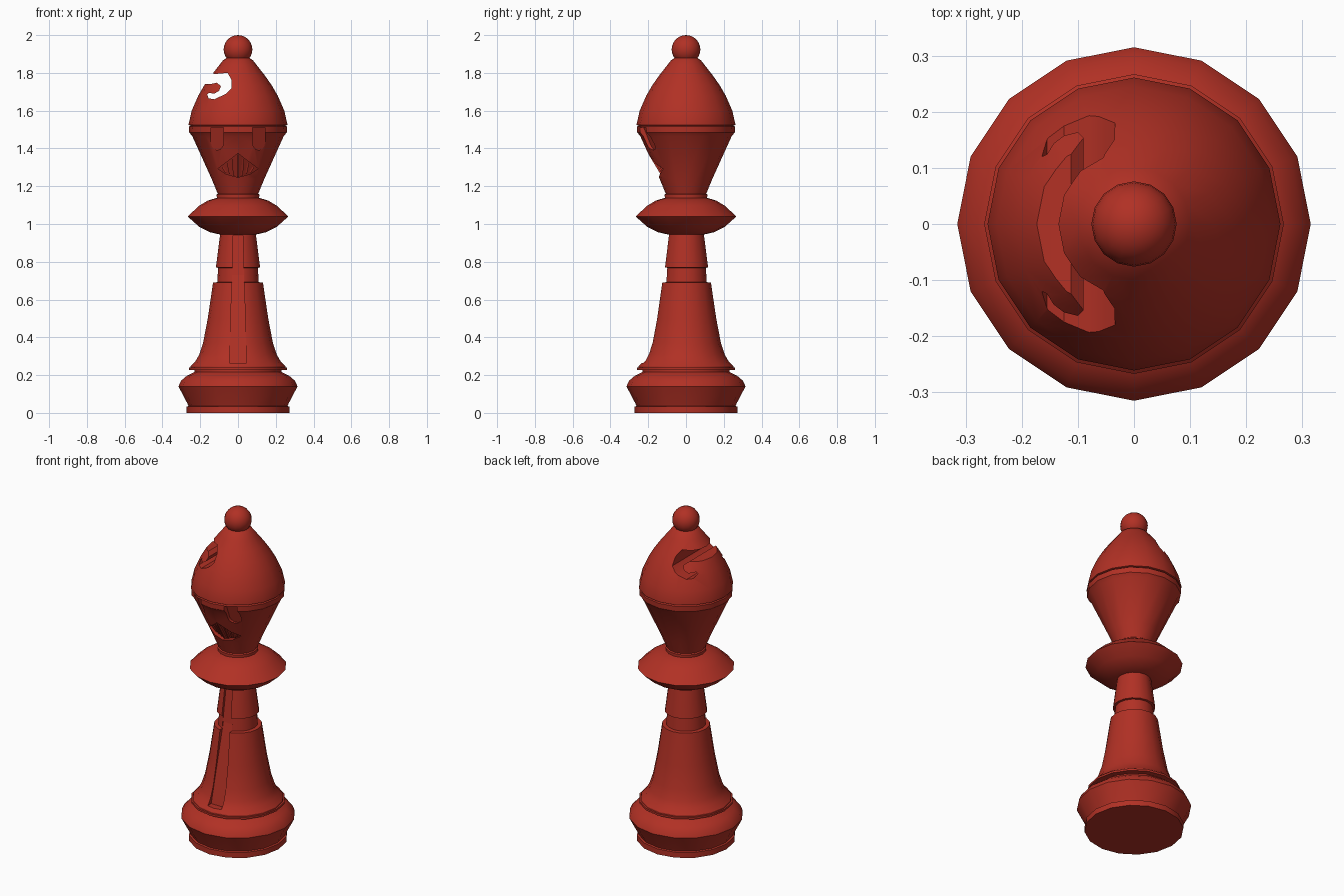
import bpy, bmesh, math
from mathutils import Matrix, Vector

SIDES = 16
cube = bpy.data.objects.get("Cube")
if cube:
    bpy.data.objects.remove(cube, do_unlink=True)

red = bpy.data.materials.new("deep_red")
red.use_nodes = True
colour = (0.44, 0.03, 0.018, 1)
red.diffuse_color = colour
red.node_tree.nodes["Principled BSDF"].inputs["Base Color"].default_value = colour


def to_object(name, bm):
    bmesh.ops.recalc_face_normals(bm, faces=bm.faces)
    mesh = bpy.data.meshes.new(name)
    bm.to_mesh(mesh)
    bm.free()
    mesh.materials.append(red)
    obj = bpy.data.objects.new(name, mesh)
    bpy.context.collection.objects.link(obj)
    return obj


def lathe(name, profile):
    """Closed turned solid from (radius, height) pairs."""
    bm = bmesh.new()
    rings = []
    for r, z in profile:
        rings.append([bm.verts.new((r * math.cos(a), r * math.sin(a), z))
                      for a in (math.tau * i / SIDES for i in range(SIDES))])
    for low, high in zip(rings, rings[1:]):
        for i in range(SIDES):
            j = (i + 1) % SIDES
            bm.faces.new((low[i], low[j], high[j], high[i]))
    bm.faces.new(rings[0])
    bm.faces.new(rings[-1])
    return to_object(name, bm)


def prism(name, outline, depth, mirror=1, front=-0.6):
    """Solid from an (x, z) outline, reaching back to y = depth(x, z)."""
    bm = bmesh.new()
    a = [bm.verts.new((x * mirror, front, z)) for x, z in outline]
    b = [bm.verts.new((x * mirror, depth(x, z), z)) for x, z in outline]
    bm.faces.new(a)
    bm.faces.new(b)
    for i in range(len(a)):
        j = (i + 1) % len(a)
        bm.faces.new((a[i], a[j], b[j], b[i]))
    return to_object(name, bm)


def carve(target, cutter):
    cutter.hide_render = True
    mod = target.modifiers.new("carve", 'BOOLEAN')
    mod.operation = 'DIFFERENCE'
    mod.solver = 'EXACT'
    mod.object = cutter
    select(target)
    bpy.ops.object.modifier_apply(modifier=mod.name)
    bpy.data.objects.remove(cutter, do_unlink=True)


def select(obj):
    bpy.ops.object.select_all(action='DESELECT')
    obj.select_set(True)
    bpy.context.view_layer.objects.active = obj


# Turned parts, bottom to top
base = lathe("base", [
    (0.272, 0), (0.272, 0.033), (0.262, 0.036), (0.268, 0.05), (0.315, 0.14),
    (0.302, 0.17), (0.27, 0.197), (0.23, 0.217), (0.23, 0.226),
    (0.26, 0.228), (0.26, 0.24), (0.2, 0.245)])
stem = lathe("stem", [
    (0.252, 0.235), (0.25, 0.248), (0.222, 0.278), (0.205, 0.31), (0.185, 0.37),
    (0.16, 0.5), (0.132, 0.69), (0.11, 0.692), (0.105, 0.768),
    (0.117, 0.77), (0.094, 0.95)])
collar = lathe("collar", [
    (0.09, 0.943), (0.15, 0.957), (0.205, 0.985), (0.267, 1.04),
    (0.205, 1.097), (0.16, 1.124), (0.1, 1.142)])
head = lathe("head", [
    (0.112, 1.135), (0.113, 1.155), (0.107, 1.16), (0.14, 1.24),
    (0.242, 1.465), (0.258, 1.484), (0.26, 1.515), (0.25, 1.522)])
mitre = lathe("mitre", [
    (0.25, 1.52), (0.261, 1.524), (0.261, 1.53), (0.245, 1.6), (0.21, 1.68),
    (0.178, 1.735), (0.143, 1.785), (0.1, 1.84), (0.078, 1.868), (0.05, 1.885)])

# Ball on top
bm = bmesh.new()
bmesh.ops.create_uvsphere(bm, u_segments=SIDES, v_segments=12, radius=0.076,
                          matrix=Matrix.Translation((0, 0, 1.924)))
finial = to_object("finial", bm)

# Long tapered groove down the front of the stem
for bottom, top in ((0.265, 0.73), (0.729, 0.99)):
    def half(z):
        return 0.045 - 0.02 * (z - 0.265) / 0.68
    groove = [(-half(bottom), bottom), (half(bottom), bottom),
              (half(top), top), (-half(top), top)]
    if bottom < 0.5:
        carve(stem, prism("groove_cutter", groove,
                          lambda x, z: -0.192 + (z - 0.265) * 0.21))
    else:
        carve(stem, prism("groove_cutter", groove,
                          lambda x, z: -0.1 + (z - 0.73) * 0.11))

# Curled slot right through one side of the mitre
hook = [(-0.30, 1.80), (-0.11, 1.795), (-0.055, 1.80), (-0.035, 1.765),
        (-0.034, 1.72), (-0.063, 1.69), (-0.125, 1.66), (-0.155, 1.665),
        (-0.164, 1.685), (-0.155, 1.694), (-0.125, 1.69), (-0.10, 1.705),
        (-0.09, 1.73), (-0.112, 1.748), (-0.14, 1.742), (-0.30, 1.74)]
carve(mitre, prism("slot_cutter", hook, lambda x, z: 0.6))

# Round-bottomed eye recesses and the two halves of the mouth recess
eye = [(0.142, 1.512), (0.078, 1.512)]
eye += [(0.11 - 0.032 * math.cos(a), 1.425 - 0.034 * math.sin(a))
        for a in (math.pi * i / 6 for i in range(7))]
mouth = [(-0.002, 1.375), (0.05, 1.335), (0.107, 1.292), (0.06, 1.263), (-0.002, 1.247)]


def eye_floor(x, z):
    return -0.21 - 0.4 * (z - 1.512) + 0.45 * (x - 0.11)


def mouth_floor(x, z):
    return -0.117 - 0.6 * (z - 1.247) + 0.38 * max(x, 0)


for side in (-1, 1):
    carve(head, prism("eye_cutter", eye, eye_floor, side))
    carve(head, prism("mouth_cutter", mouth, mouth_floor, side))

# Fan of thin ridges inside the mouth
bm = bmesh.new()
for i in range(-3, 4):
    foot_x, tip_x = 0.021 * i, 0.027 * i
    foot = (foot_x, 1.251 + 0.3 * abs(foot_x))
    tip = (tip_x, 1.365 - 0.78 * abs(tip_x))
    corners = []
    for lift in (-0.01, 0.008):
        for x, z, s in ((*foot, -1), (*foot, 1), (*tip, 1), (*tip, -1)):
            y = mouth_floor(abs(x), z) - lift
            corners.append(bm.verts.new((x + s * 0.005, y, z)))
    back, front = corners[:4], corners[4:]
    bm.faces.new(back)
    bm.faces.new(front)
    for k in range(4):
        j = (k + 1) % 4
        bm.faces.new((back[k], back[j], front[j], front[k]))
ridges = to_object("mouth_ridges", bm)

# Smooth shading with crisp edges
for obj in (base, stem, collar, head, mitre, finial, ridges):
    select(obj)
    bpy.ops.object.shade_smooth_by_angle(angle=math.radians(32))
